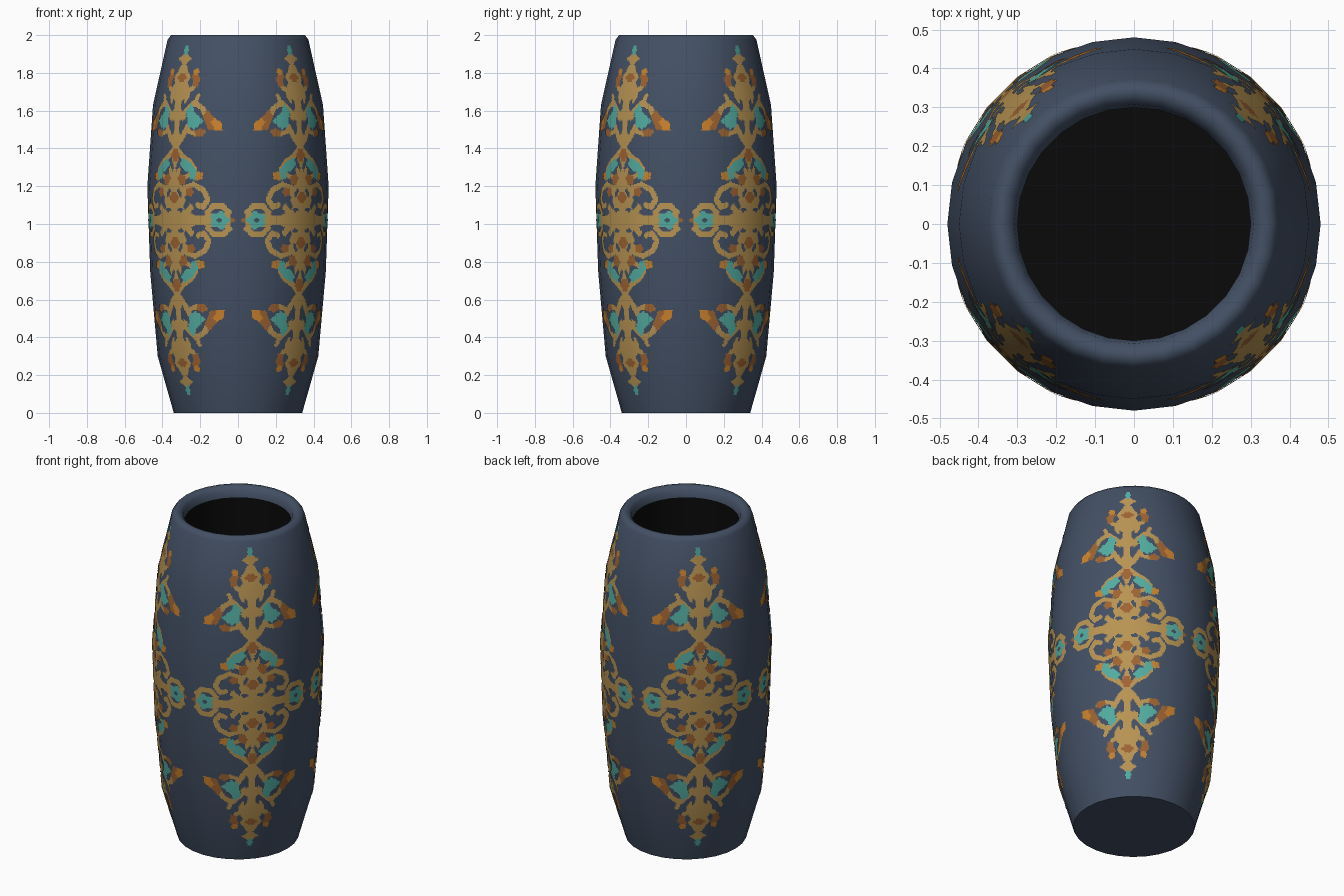
import bpy, bmesh, math
from mathutils import Vector

if "Cube" in bpy.data.objects:
    bpy.data.objects.remove(bpy.data.objects["Cube"])

SIDES = 28
STEP = 2 * math.pi / SIDES
MID = 1.02                      # height the ornament is mirrored about
CELL = 0.006                    # ornament tile size


def material(name, rgb):
    m = bpy.data.materials.new(name)
    m.diffuse_color = (*rgb, 1)
    m.use_nodes = True
    m.node_tree.nodes["Principled BSDF"].inputs["Base Color"].default_value = m.diffuse_color
    return m


slate = material("slate blue glaze", (0.056, 0.080, 0.128))
dark = material("dark interior", (0.003, 0.003, 0.003))
gold = material("gold", (0.48, 0.295, 0.085))
brown = material("copper brown", (0.34, 0.125, 0.032))
orange = material("amber orange", (0.58, 0.22, 0.026))
teal = material("teal", (0.085, 0.41, 0.35))

# Profiles: (radius, height)
OUTER = [(0.34, 0), (0.425, 0.3), (0.465, 0.75), (0.48, 1.2), (0.45, 1.63), (0.373, 1.975)]
LIP = [(0.355, 2.0), (0.33, 2.0), (0.308, 1.98), (0.30, 1.94)]
INNER = [(0.30, 1.94), (0.30, 0.1)]


def lathe(name, profile, mats, cap_start=False, cap_end=False):
    bm = bmesh.new()
    rings = [[bm.verts.new((r * math.cos(i * STEP), r * math.sin(i * STEP), z))
              for i in range(SIDES)] for r, z in profile]
    for a, b in zip(rings, rings[1:]):
        for i in range(SIDES):
            j = (i + 1) % SIDES
            bm.faces.new((a[i], a[j], b[j], b[i]))
    if cap_start:
        bm.faces.new(rings[0][::-1])
    if cap_end:
        bm.faces.new(rings[-1])
    me = bpy.data.meshes.new(name)
    bm.to_mesh(me)
    bm.free()
    me.materials.append(mats)
    ob = bpy.data.objects.new(name, me)
    bpy.context.collection.objects.link(ob)
    bpy.ops.object.select_all(action='DESELECT')
    ob.select_set(True)
    bpy.context.view_layer.objects.active = ob
    bpy.ops.object.shade_smooth_by_angle(angle=math.radians(60))
    return ob


# Vase body with lip, and dark inside
lathe("vase_body", OUTER + LIP, slate, cap_start=True)
lathe("vase_interior", INNER, dark, cap_end=True)


def radius(z):
    for (r0, z0), (r1, z1) in zip(OUTER, OUTER[1:]):
        if z <= z1:
            return r0 + (r1 - r0) * (z - z0) / (z1 - z0)
    return OUTER[-1][0]


# Ornament in one quarter: x sideways, d above the middle.
# Scrollwork strokes: half width, then points
STROKES = [
    (0.014, (0.07, 0.17), (0.13, 0.19), (0.185, 0.16), (0.205, 0.11), (0.18, 0.07), (0.15, 0.08)),
    (0.013, (0.20, 0.04), (0.23, 0.075), (0.275, 0.075), (0.298, 0.045), (0.29, 0.01)),
    (0.015, (0, 0.39), (0.05, 0.34), (0.10, 0.31), (0.13, 0.27)),
    (0.016, (0, 0.39), (0.045, 0.44), (0.08, 0.50)),
    (0.014, (0.05, 0.57), (0.11, 0.625), (0.16, 0.59), (0.19, 0.53)),
    (0.011, (0.11, 0.61), (0.125, 0.66)),
    (0.012, (0.08, 0.47), (0.13, 0.455), (0.17, 0.47)),
    (0.013, (0.05, 0.68), (0.085, 0.70), (0.10, 0.74)),
    (0.013, (0, 0.80), (0, 0.87)),
    (0.012, (0.02, 0.17), (0.06, 0.22), (0.10, 0.24)),
]
# Blobs: x, d, half width, half height, tilt in degrees
GOLD = [(0, 0, 0.17, 0.06, 0), (0, 0.06, 0.11, 0.09, 0), (0, 0.15, 0.075, 0.07, 0),
        (0.2, 0, 0.07, 0.03, 0), (0, 0.26, 0.035, 0.08, 0), (0, 0.44, 0.025, 0.07, 0),
        (0, 0.55, 0.055, 0.05, 0), (0, 0.67, 0.062, 0.12, 0), (0, 0.755, 0.05, 0.06, 0),
        (0, 0.855, 0.04, 0.022, 0)]
HOLES = [(0.145, 0.115, 0.03, 0.028, 30), (0.085, 0.085, 0.014, 0.03, -30),
         (0.04, 0.145, 0.01, 0.026, 20), (0.045, 0.055, 0.02, 0.010, 0),
         (0.13, 0.04, 0.02, 0.011, -20), (0.035, 0.61, 0.009, 0.03, 0),
         (0.022, 0.29, 0.010, 0.03, -20), (0.03, 0.51, 0.011, 0.02, 0)]
BROWN = [(0.095, 0.745, 0.022, 0.04, 15), (0, 0.755, 0.032, 0.02, 0), (0.20, 0.525, 0.026, 0.055, 25),
         (0.15, 0.465, 0.028, 0.02, 20), (0, 0.345, 0.03, 0.03, 0), (0.055, 0.215, 0.024, 0.03, 30),
         (0, 0.12, 0.032, 0.028, 0), (0.105, 0.15, 0.022, 0.024, 0), (0.312, 0, 0.009, 0.013, 0)]
ORANGE = [(0.235, 0.505, 0.02, 0.035, 30), (0.155, 0.235, 0.025, 0.022, 30),
          (0.09, 0.785, 0.018, 0.018, 0)]
TEAL = [(0.095, 0.545, 0.028, 0.06, 10), (0.12, 0.525, 0.04, 0.028, 0), (0.08, 0.29, 0.045, 0.026, -35),
        (0.12, 0.25, 0.022, 0.035, 10), (0.258, 0, 0.04, 0.042, 0), (0, 0.9, 0.016, 0.024, 0)]
EYES = [(0.258, 0, 0.010, 0.012, 0)]


def in_blob(x, d, blobs):
    for bx, bd, w, h, tilt in blobs:
        t = math.radians(tilt)
        # tilt leans the top of a blob inwards; lobed rim gives a leafy edge
        u, v = x - bx, d - bd
        if abs(u) + abs(v) > 2.4 * max(w, h):
            continue
        p = (u * math.cos(t) + v * math.sin(t)) / w
        q = (-u * math.sin(t) + v * math.cos(t)) / h
        if math.hypot(p, q) < 1.03 + 0.13 * math.cos(5 * math.atan2(q, p)):
            return True
    return False


def in_stroke(x, d):
    p = Vector((x, d))
    for half, *pts in STROKES:
        for a, b in zip(pts, pts[1:]):
            a, ab = Vector(a), Vector(b) - Vector(a)
            t = max(0, min(1, (p - a).dot(ab) / ab.length_squared))
            if (p - a - ab * t).length < half:
                return True
    return False


def colour_at(x, d):
    """Material slot at a point, or None where the glaze shows."""
    if in_blob(x, d, EYES):
        return None
    for slot, blobs in ((3, TEAL), (2, ORANGE), (1, BROWN)):
        if in_blob(x, d, blobs):
            return slot
    if in_stroke(x, d) or (in_blob(x, d, GOLD) and not in_blob(x, d, HOLES)):
        return 0
    return None


# One ornament panel, wrapped onto the faceted body as a thin skin
verts, normals, faces, slots, index = [], [], [], [], {}


def corner(i, j):
    if (i, j) not in index:
        x, z = i * CELL, MID + j * CELL
        R = radius(z)
        th = math.asin(x / R)
        r = R * math.cos(STEP / 2) / math.cos(th - STEP * round(th / STEP)) + 0.003
        slope = (radius(min(z + 0.2, 1.97)) - radius(max(z - 0.2, 0))) / 0.4
        index[i, j] = len(verts)
        verts.append((r * math.sin(th), -r * math.cos(th), z))
        normals.append(Vector((math.sin(th), -math.cos(th), -slope)).normalized())
    return index[i, j]


for i in range(54):
    for j in range(155):
        slot = colour_at((i + 0.5) * CELL, (j + 0.5) * CELL)
        if slot is None:
            continue
        for a in (i, -i - 1):            # mirror left and right
            for b in (j, -j - 1):        # mirror up and down
                faces.append((corner(a, b), corner(a + 1, b), corner(a + 1, b + 1), corner(a, b + 1)))
                slots.append(slot)

panel = bpy.data.meshes.new("ornament_panel")
panel.from_pydata(verts, [], faces)
for m in (gold, brown, orange, teal):
    panel.materials.append(m)
panel.polygons.foreach_set("material_index", slots)
panel.polygons.foreach_set("use_smooth", [True] * len(faces))
panel.update()
panel.normals_split_custom_set_from_vertices(normals)

# Four panels on the diagonals
for k, name in enumerate(("front_right", "back_right", "back_left", "front_left")):
    ob = bpy.data.objects.new("ornament_" + name, panel)
    ob.rotation_euler.z = math.radians(45 + 90 * k)
    bpy.context.collection.objects.link(ob)
